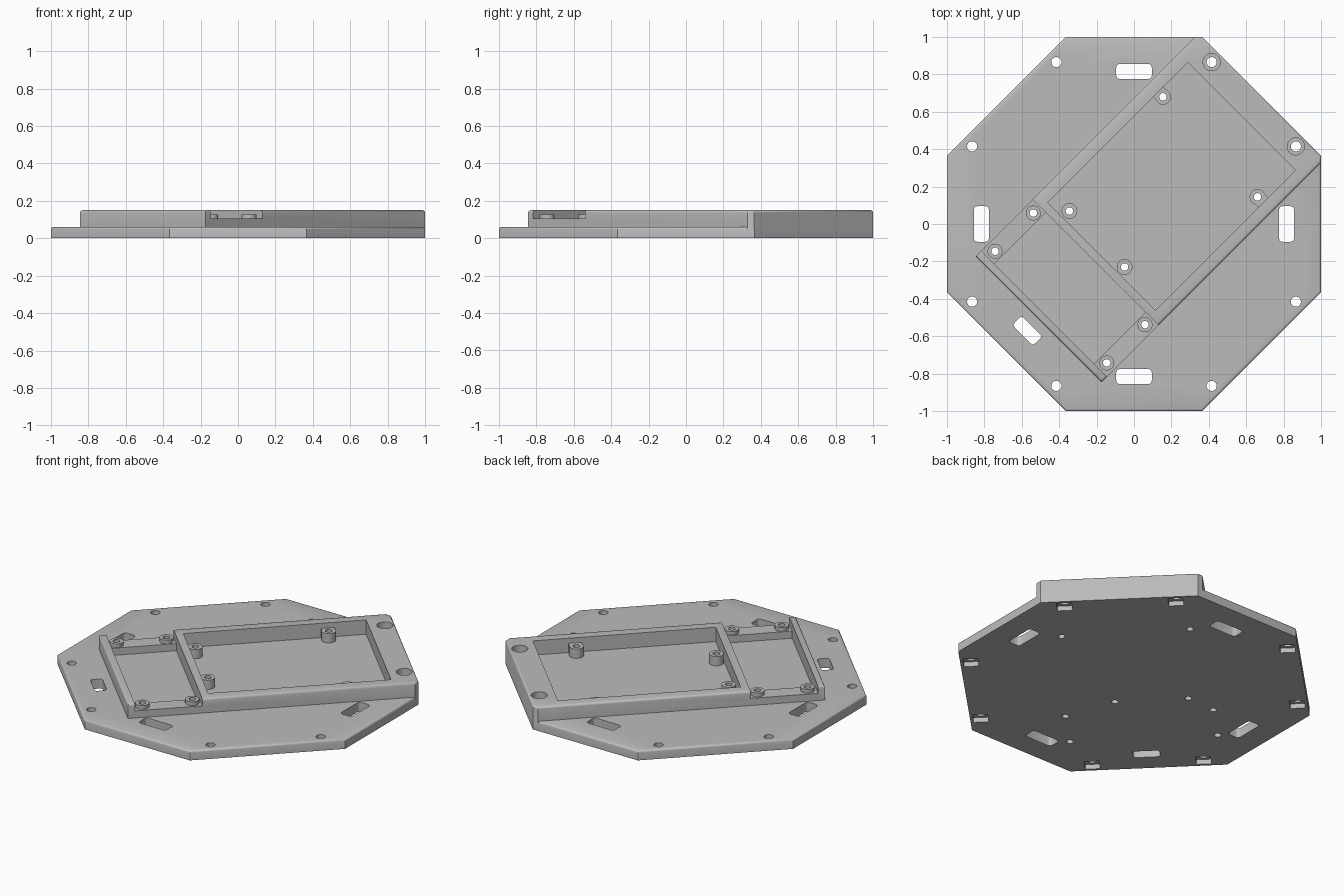
import bpy, bmesh, math
from mathutils import Matrix

cube = bpy.data.objects.get("Cube")
if cube:
    bpy.data.objects.remove(cube, do_unlink=True)

grey = bpy.data.materials.new("plain grey")
grey.use_nodes = True
colour = (0.5, 0.5, 0.5, 1)
grey.diffuse_color = colour
grey.node_tree.nodes["Principled BSDF"].inputs["Base Color"].default_value = colour

DIAG = Matrix.Rotation(math.radians(45), 4, 'Z')   # frame axes run diagonally
FLOOR, LEDGE, TOP = 0.06, 0.105, 0.15


def prism(name, pts, z0, z1, turn=False, round_top=0, round_sides=0):
    """Extrude an outline, optionally rounding the upright and top edges."""
    bm = bmesh.new()
    face = bm.faces.new([bm.verts.new((x, y, z0)) for x, y in pts])
    ext = bmesh.ops.extrude_face_region(bm, geom=[face])
    for v in ext["geom"]:
        if isinstance(v, bmesh.types.BMVert):
            v.co.z = z1
    bmesh.ops.recalc_face_normals(bm, faces=bm.faces)
    for size, want in ((round_sides, "side"), (round_top, "top")):
        if size:
            edges = [e for e in bm.edges if (
                abs(e.verts[0].co.z - e.verts[1].co.z) > 0.001 if want == "side"
                else min(v.co.z for v in e.verts) > z1 - 0.001)]
            bmesh.ops.bevel(bm, geom=edges, offset=size, segments=3,
                            profile=0.5, affect='EDGES')
    if turn:
        bm.transform(DIAG)
    mesh = bpy.data.meshes.new(name)
    bm.to_mesh(mesh)
    bm.free()
    mesh.materials.append(grey)
    obj = bpy.data.objects.new(name, mesh)
    bpy.context.collection.objects.link(obj)
    return obj


def rect(x0, x1, y0, y1):
    return [(x0, y0), (x1, y0), (x1, y1), (x0, y1)]


def box_at(x, y, w, h):
    return rect(x - w / 2, x + w / 2, y - h / 2, y + h / 2)


def circle(x, y, r, n=32):
    return [(x + r * math.cos(2 * math.pi * i / n),
             y + r * math.sin(2 * math.pi * i / n)) for i in range(n)]


steps = []


def combine(operation, *args, **kwargs):
    tool = prism("helper", *args, **kwargs)
    tool.hide_render = True
    mod = plate.modifiers.new("shape", 'BOOLEAN')
    mod.operation, mod.solver, mod.object = operation, 'EXACT', tool
    steps.append(tool)


def add(*args, **kwargs):
    combine('UNION', *args, **kwargs)


def cut(*args, **kwargs):
    combine('DIFFERENCE', *args, **kwargs)


# Octagonal base plate
a = 0.365
plate = prism("mounting_plate", [(a, -1), (1, -a), (1, a), (a, 1),
                                 (-a, 1), (-1, a), (-1, -a), (-a, -1)],
              0, FLOOR, round_top=0.012)

# Raised diagonal frame, trimmed to the plate outline
add([(-0.72, -0.475), (0.939, -0.475), (0.965, -0.449),
     (0.965, 0.449), (0.939, 0.475), (-0.72, 0.475)],
    0.02, TOP, turn=True, round_top=0.013)

# Large pocket, small pocket and lowered side ledges
cut(rect(-0.244, 0.813, -0.408, 0.408), FLOOR, 0.2, turn=True)
cut(rect(-0.68, -0.29, -0.6, 0.6), LEDGE, 0.2, turn=True)
cut(rect(-0.68, -0.29, -0.377, 0.377), FLOOR, 0.2, turn=True)

# Screw bosses in the large pocket; two are joined to the side walls
tall = [(0.59, 0.371), (0.569, -0.364), (-0.195, 0.293), (-0.198, -0.127)]
for u, v in tall:
    add(circle(u, v, 0.042), 0.04, 0.118, turn=True)
    if abs(v) > 0.3:
        add(rect(u - 0.038, u + 0.038, *sorted((v, math.copysign(0.43, v)))),
            0.04, 0.118, turn=True)

# Screw bosses on the ledges
low = [(u, v) for u in (-0.628, -0.339) for v in (-0.422, 0.422)]
for u, v in low:
    add(circle(u, v, 0.04), 0.08, 0.128, turn=True)
for u, v in tall + low:
    cut(circle(u, v, 0.02, 24), -0.1, 0.3, turn=True)

# Perimeter holes with square nut pockets beneath
for p, q in ((0.415, 0.865), (0.865, 0.415)):
    for sx in (-1, 1):
        for sy in (-1, 1):
            x, y = p * sx, q * sy
            cut(circle(x, y, 0.027), -0.1, 0.3)
            u, v = (x + y) / math.sqrt(2), (y - x) / math.sqrt(2)
            cut(box_at(u, v, 0.085, 0.085), -0.1, 0.03, turn=True)
    cut(circle(p, q, 0.046), FLOOR, 0.3)               # counterbore in frame

# Strap slots
for s in (-0.815, 0.815):
    cut(box_at(0, s, 0.19, 0.08), -0.1, 0.3, round_sides=0.018)
    cut(box_at(s, 0, 0.08, 0.19), -0.1, 0.3, round_sides=0.018)
cut(box_at(-0.806, 0, 0.07, 0.155), -0.1, 0.3, turn=True, round_sides=0.015)

# Bake the cuts and remove the helpers
graph = bpy.context.evaluated_depsgraph_get()
graph.update()
result = bpy.data.meshes.new_from_object(plate.evaluated_get(graph))
plate.modifiers.clear()
plate.data = result
for tool in steps:
    bpy.data.objects.remove(tool, do_unlink=True)
result.materials.clear()
result.materials.append(grey)
for poly in result.polygons:
    poly.material_index = 0

bpy.context.view_layer.objects.active = plate
plate.select_set(True)
bpy.ops.object.shade_smooth_by_angle(angle=math.radians(32))
